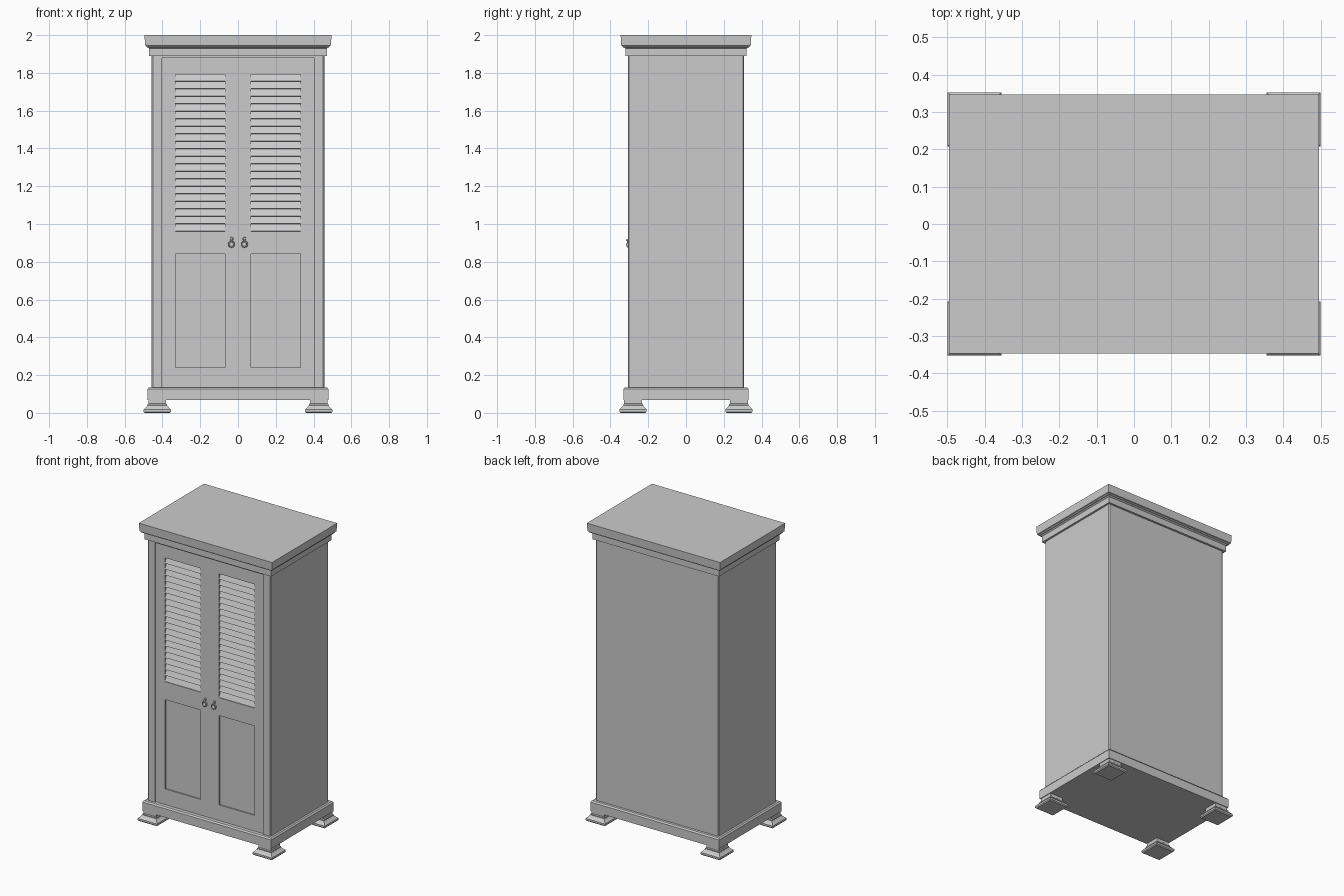
import bpy, bmesh
from mathutils import Matrix, Vector

if "Cube" in bpy.data.objects:
    bpy.data.objects.remove(bpy.data.objects["Cube"])


def finish(bm, name, mirror=(False, False), recalc=True, smooth=False):
    if recalc:
        bmesh.ops.recalc_face_normals(bm, faces=bm.faces)
    me = bpy.data.meshes.new(name)
    bm.to_mesh(me)
    bm.free()
    ob = bpy.data.objects.new(name, me)
    bpy.context.collection.objects.link(ob)
    if any(mirror):
        mod = ob.modifiers.new("mirror", 'MIRROR')
        mod.use_axis = (mirror[0], mirror[1], False)
    if smooth:
        me.shade_smooth()
    return ob


def loft(name, rings, centre=(0, 0), mirror=(False, False)):
    """Stack of rectangles (half x, half y, z), capped at both ends."""
    bm = bmesh.new()
    cx, cy = centre
    loops = [[bm.verts.new((cx + sx * hx, cy + sy * hy, z))
              for sx, sy in ((-1, -1), (1, -1), (1, 1), (-1, 1))]
             for hx, hy, z in rings]
    for a, b in zip(loops, loops[1:]):
        for i in range(4):
            j = (i + 1) % 4
            bm.faces.new((a[i], a[j], b[j], b[i]))
    bm.faces.new(loops[0])
    bm.faces.new(loops[-1])
    return finish(bm, name, mirror)


def prism(name, outline, direction):
    """Extrude a closed outline along a direction."""
    bm = bmesh.new()
    face = bm.faces.new([bm.verts.new(p) for p in outline])
    res = bmesh.ops.extrude_face_region(bm, geom=[face], use_keep_orig=True)
    verts = [g for g in res["geom"] if isinstance(g, bmesh.types.BMVert)]
    bmesh.ops.translate(bm, verts=verts, vec=direction)
    return finish(bm, name)


DOOR_X, DOOR_Y, FLOOR_Y = 0.402, -0.299, -0.279
BX, BY, CH = 0.457, 0.307, 0.006

# Moulded feet
loft("feet", [(.066, .066, 0), (.072, .072, .006), (.072, .072, .018),
              (.064, .064, .026), (.060, .060, .030), (.052, .052, .040),
              (.052, .052, .046), (.047, .047, .050), (.047, .047, .069)],
     (.427, .28), (True, True))

# Plinth and cornice
loft("plinth", [(.479, .332, .067), (.479, .332, .126), (.471, .324, .135)])
loft("cornice", [(.470, .321, 1.889), (.470, .321, 1.930), (.477, .328, 1.935),
                 (.484, .335, 1.936), (.486, .337, 1.943), (.492, .343, 1.946),
                 (.495, .346, 2.0)])

# Carcass: plan outline with chamfered corners and a recess for the doors
right = [(DOOR_X, FLOOR_Y), (DOOR_X, -BY), (BX - CH, -BY), (BX, -BY + CH),
         (BX, BY - CH), (BX - CH, BY)]
plan = right + [(-x, y) for x, y in reversed(right)]
prism("carcass", [(x, y, .13) for x, y in plan], (0, 0, 1.762))
prism("top_rail", [(-DOOR_X, -BY, 1.878), (DOOR_X, -BY, 1.878),
                   (DOOR_X, FLOOR_Y, 1.878), (-DOOR_X, FLOOR_Y, 1.878)], (0, 0, .014))

# Doors: grid of rails and stiles with sunken panel and louvre opening
xs = [0, .07, .332, DOOR_X]
zs = [.13, .24, .84, .96, 1.792, 1.878]
bm = bmesh.new()
grid = [[bm.verts.new((x, DOOR_Y, z)) for x in xs] for z in zs]
cells = {}
for r in range(len(zs) - 1):
    for c in range(len(xs) - 1):
        cells[r, c] = bm.faces.new((grid[r][c], grid[r][c + 1],
                                    grid[r + 1][c + 1], grid[r + 1][c]))
sunk = [(cells[1, 1], .008), (cells[3, 1], .019)]
for face, depth in sunk:
    res = bmesh.ops.extrude_discrete_faces(bm, faces=[face])
    bmesh.ops.translate(bm, verts=res["faces"][0].verts, vec=(0, depth, 0))
finish(bm, "doors", (True, False), recalc=False)

# Louvre slats, tilted with the lower edge forward
bm = bmesh.new()
count = 21
pitch = (1.792 - .96) / count
for i in range(count):
    m = (Matrix.Translation((.201, -.291, .96 + pitch * (i + .5)))
         @ Matrix.Rotation(-.38, 4, 'X')
         @ Matrix.Diagonal((.264, .006, .037, 1)))
    bmesh.ops.create_cube(bm, size=1, matrix=m)
finish(bm, "louvre_slats", (True, False))

# Drop handles: rosette, stem ball and teardrop
bm = bmesh.new()
turn = Matrix.Rotation(1.5707963, 4, 'X')
for z, r in ((.893, .016), (.922, .010)):
    bmesh.ops.create_cone(bm, cap_ends=True, segments=16, radius1=r, radius2=r * .8,
                          depth=.006,
                          matrix=Matrix.Translation((.034, -.301, z)) @ turn)
for z, size in ((.916, (.006, .008, .006)), (.906, (.004, .004, .012)),
                (.890, (.011, .008, .013))):
    bmesh.ops.create_uvsphere(bm, u_segments=16, v_segments=8, radius=1,
                              matrix=Matrix.Translation((.034, -.309, z))
                              @ Matrix.Diagonal(Vector(size + (1,))))
handles = finish(bm, "handles", (True, False))

# Handle rings
bpy.ops.mesh.primitive_torus_add(major_radius=.016, minor_radius=.003,
                                 major_segments=20, minor_segments=8,
                                 location=(.034, -.308, .893),
                                 rotation=(1.5707963, 0, 0))
rings = bpy.context.object
rings.name = "handle_rings"
bpy.ops.object.transform_apply(location=True, rotation=True, scale=True)
rings.modifiers.new("mirror", 'MIRROR').use_axis = (True, False, False)

# Smooth the metalwork
for ob in (handles, rings):
    bpy.ops.object.select_all(action='DESELECT')
    ob.select_set(True)
    bpy.context.view_layer.objects.active = ob
    bpy.ops.object.shade_smooth_by_angle()
